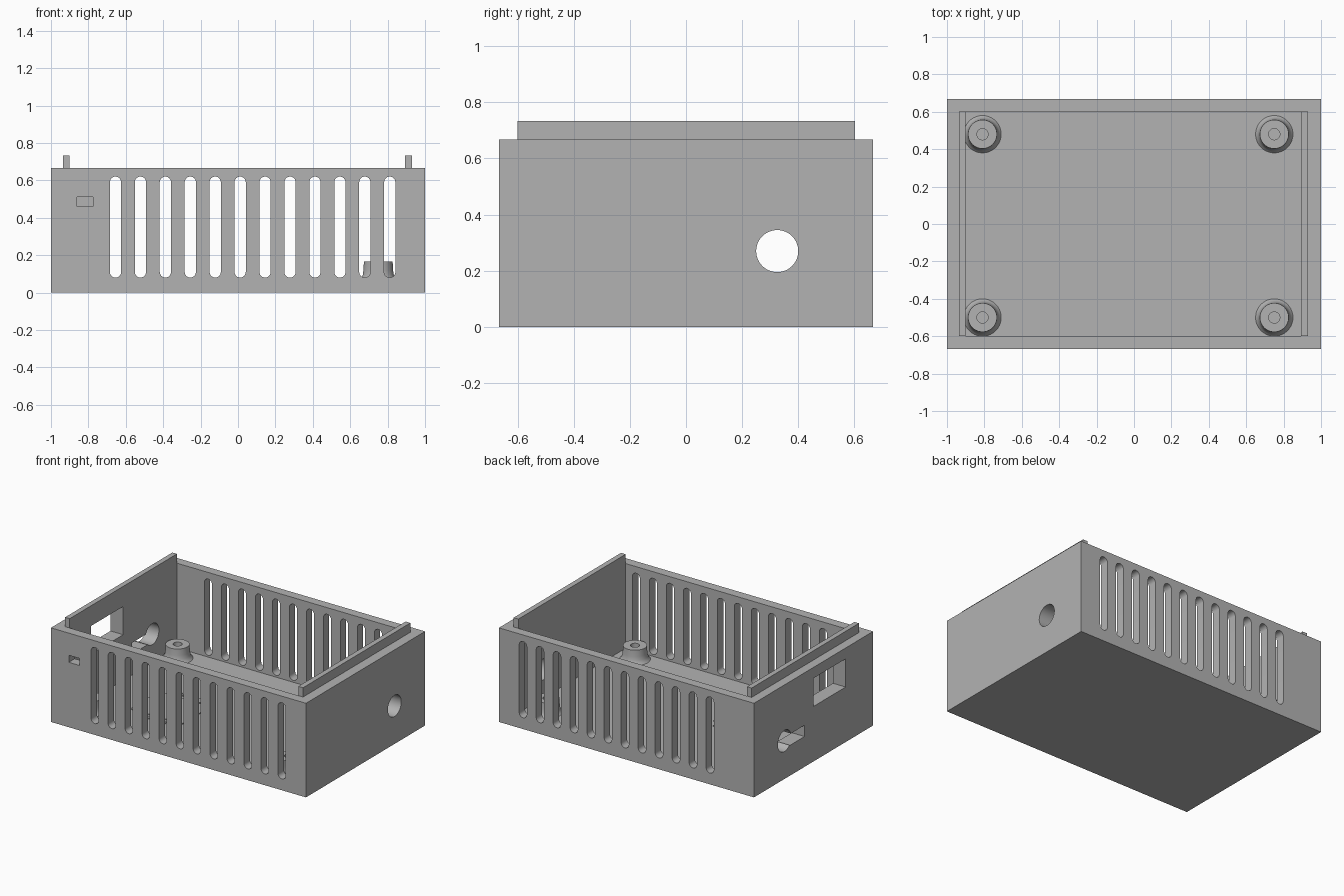
import bpy, bmesh
from math import sin, cos, pi
from mathutils import Vector

if "Cube" in bpy.data.objects:
    bpy.data.objects.remove(bpy.data.objects["Cube"])

grey = bpy.data.materials.new("plain grey plastic")
grey.use_nodes = True
colour = (0.45, 0.45, 0.45, 1)
grey.diffuse_color = colour
grey.node_tree.nodes["Principled BSDF"].inputs["Base Color"].default_value = colour

FLOOR, RIM = 0.067, 0.667


def finish(bm, name):
    bmesh.ops.recalc_face_normals(bm, faces=bm.faces)
    mesh = bpy.data.meshes.new(name)
    bm.to_mesh(mesh)
    bm.free()
    mesh.materials.append(grey)
    obj = bpy.data.objects.new(name, mesh)
    bpy.context.collection.objects.link(obj)
    return obj


def add_box(bm, x0, x1, y0, y1, z0, z1):
    verts = bmesh.ops.create_cube(bm, size=1)["verts"]
    for v in verts:
        v.co = Vector((x1 if v.co.x > 0 else x0,
                       y1 if v.co.y > 0 else y0,
                       z1 if v.co.z > 0 else z0))


def box(name, *bounds):
    bm = bmesh.new()
    add_box(bm, *bounds)
    return finish(bm, name)


def add_prism(bm, start, sweep):
    """Sweep a closed outline of 3D points along a vector."""
    face = bm.faces.new([bm.verts.new(p) for p in start])
    new = bmesh.ops.extrude_face_region(bm, geom=[face])["geom"]
    bmesh.ops.translate(bm, vec=sweep,
                        verts=[g for g in new if isinstance(g, bmesh.types.BMVert)])


def cut(target, cutter):
    mod = target.modifiers.new("cut", "BOOLEAN")
    mod.operation, mod.solver, mod.object = "DIFFERENCE", "EXACT", cutter
    cutter.hide_render = True
    graph = bpy.context.evaluated_depsgraph_get()
    result = bpy.data.meshes.new_from_object(target.evaluated_get(graph))
    target.modifiers.clear()
    target.data = result
    bpy.data.objects.remove(cutter)


def smooth(obj):
    bpy.ops.object.select_all(action="DESELECT")
    obj.select_set(True)
    bpy.context.view_layer.objects.active = obj
    bpy.ops.object.shade_smooth_by_angle(angle=0.6)


# Open case
case = box("case", -1, 1, -0.667, 0.667, 0, RIM)
cut(case, box("cavity_cutter", -0.9, 0.893, -0.6, 0.602, FLOOR, 1))

# Ventilation slots through front and back walls
bm = bmesh.new()
slot_r, low, high = 0.03, 0.11, 0.59
for i in range(12):
    x = -0.655 + i * 0.1333
    outline = []
    for mid, start in ((high, 0), (low, pi)):
        for k in range(13):
            a = start + pi * k / 12
            outline.append((x + slot_r * cos(a), -1, mid + slot_r * sin(a)))
    add_prism(bm, outline, (0, 2, 0))
cut(case, finish(bm, "slot_cutter"))

# Round cable holes through both end walls
bm = bmesh.new()
ring = [2 * pi * k / 48 for k in range(48)]
add_prism(bm, [(-2, 0.325 + 0.075 * cos(a), 0.27 + 0.075 * sin(a)) for a in ring], (4, 0, 0))
cut(case, finish(bm, "cable_hole_cutter"))

# Rectangular openings: front switch, end socket and end connector
cut(case, box("switch_cutter", -0.86, -0.775, -1, -0.5, 0.46, 0.51))
cut(case, box("socket_cutter", -1.2, -0.8, -0.36, 0, 0.39, 0.59))
cut(case, box("connector_cutter", -1.2, -0.8, 0.1, 0.27, 0.215, 0.295))
smooth(case)

# Raised lid rails on the end walls
box("right_lid_rail", -0.936, -0.9, -0.6, 0.602, RIM, 0.733)
box("left_lid_rail", 0.893, 0.93, -0.6, 0.602, RIM, 0.733)

# Flared mounting posts with screw holes
profile = [(0.1, FLOOR), (0.09, 0.078), (0.083, 0.095), (0.079, 0.12),
           (0.077, 0.165), (0.03, 0.165), (0.03, FLOOR + 0.002), (0, FLOOR + 0.002)]
for side, x in (("right", -0.81), ("left", 0.75)):
    for end, y in (("front", -0.5), ("back", 0.48)):
        bm = bmesh.new()
        verts = [bm.verts.new((r, 0, z)) for r, z in profile]
        edges = [bm.edges.new(pair) for pair in zip(verts, verts[1:])]
        bmesh.ops.spin(bm, geom=verts + edges, cent=(0, 0, 0), axis=(0, 0, 1),
                       angle=2 * pi, steps=40)
        bmesh.ops.remove_doubles(bm, verts=bm.verts, dist=0.0001)
        post = finish(bm, f"{end}_{side}_post")
        post.location = (x, y, 0)
        smooth(post)

# Thin panel and small tabs on the floor
bm = bmesh.new()
for x0, x1, y0, y1 in ((-0.61, -0.205, -0.335, -0.015),
                       (-0.51, -0.47, 0.02, 0.05), (-0.455, -0.41, 0.02, 0.05),
                       (-0.4, -0.245, 0.02, 0.05), (-0.325, -0.295, -0.01, 0.02),
                       (-0.455, -0.41, -0.387, -0.36), (-0.345, -0.3, -0.387, -0.36)):
    add_box(bm, x0, x1, y0, y1, FLOOR, FLOOR + 0.006)
finish(bm, "floor_panel")
